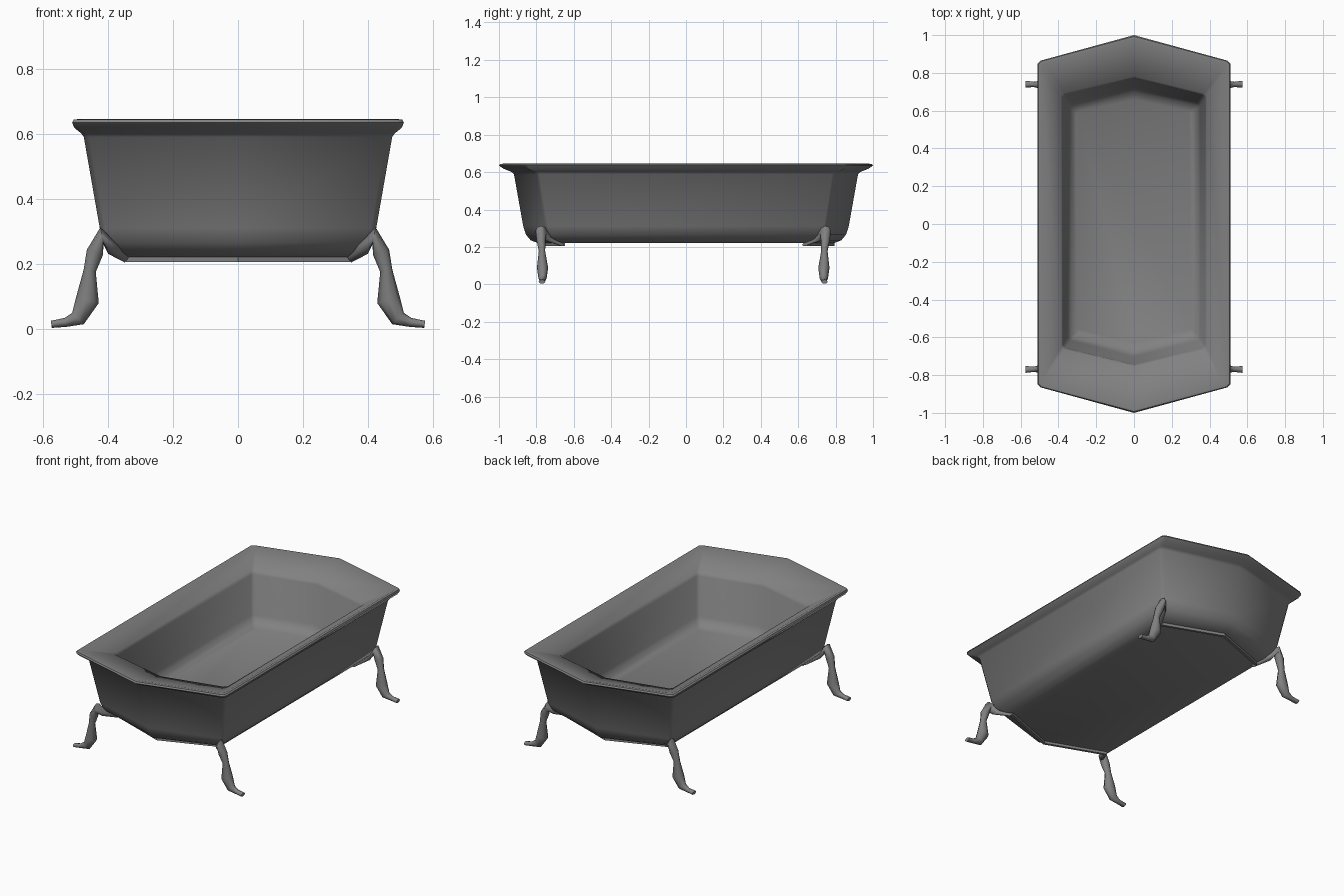
import bpy, bmesh, math
from mathutils import Vector

if "Cube" in bpy.data.objects:
    bpy.data.objects.remove(bpy.data.objects["Cube"], do_unlink=True)

grey = bpy.data.materials.new("grey_enamel")
grey.use_nodes = True
colour = (0.22, 0.22, 0.22, 1)
grey.diffuse_color = colour
grey.node_tree.nodes["Principled BSDF"].inputs["Base Color"].default_value = colour


def loft(name, rings, angle):
    """Skin a list of closed rings and cap both ends."""
    bm = bmesh.new()
    loops = [[bm.verts.new(p) for p in ring] for ring in rings]
    for a, b in zip(loops, loops[1:]):
        n = len(a)
        for i in range(n):
            j = (i + 1) % n
            bm.faces.new((a[i], a[j], b[j], b[i]))
    bm.faces.new(loops[0])
    bm.faces.new(loops[-1])
    bmesh.ops.recalc_face_normals(bm, faces=bm.faces)
    mesh = bpy.data.meshes.new(name)
    bm.to_mesh(mesh)
    bm.free()
    mesh.materials.append(grey)
    obj = bpy.data.objects.new(name, mesh)
    bpy.context.collection.objects.link(obj)
    bpy.ops.object.select_all(action='DESELECT')
    obj.select_set(True)
    bpy.context.view_layer.objects.active = obj
    bpy.ops.object.shade_smooth_by_angle(angle=math.radians(angle))
    return obj


def tub_ring(x, corner, tip, z, shift=0.0):
    """Long six-sided outline with slightly trimmed corners."""
    quarter = [(x, corner - 0.012), (x - 0.016, corner + 0.005)]
    pts = quarter + [(0, tip)] + [(-px, py) for px, py in reversed(quarter)]
    pts += [(-px, -py) for px, py in pts]
    return [(px, py + shift, z) for px, py in pts]


# Tub: outside from the base up, over the rim, then down inside to the floor
outside = [
    (0.345, 0.66, 0.79, 0.22),
    (0.375, 0.70, 0.83, 0.235),
    (0.405, 0.735, 0.855, 0.265),
    (0.425, 0.75, 0.87, 0.31),
    (0.474, 0.795, 0.92, 0.59),
    (0.483, 0.81, 0.935, 0.602),
    (0.503, 0.845, 0.975, 0.618),
    (0.51, 0.86, 1.0, 0.634),
    (0.505, 0.857, 0.993, 0.643),
    (0.492, 0.845, 0.98, 0.645),
]
inside = [
    (0.385, 0.675, 0.768, 0.585),
    (0.378, 0.665, 0.758, 0.565),
    (0.35, 0.625, 0.715, 0.34),
    (0.335, 0.61, 0.69, 0.305),
    (0.305, 0.58, 0.645, 0.285),
]
loft("tub", [tub_ring(*r) for r in outside] + [tub_ring(*r, 0.013) for r in inside], 50)

# Legs: tapering sweep from the bracket under the tub to the splayed foot
# x, distance along y, z, half thickness, half width
leg_path = [
    (0.342, 0.65, 0.212, 0.010, 0.014),
    (0.385, 0.725, 0.245, 0.020, 0.022),
    (0.418, 0.76, 0.286, 0.027, 0.030),
    (0.440, 0.76, 0.235, 0.026, 0.024),
    (0.456, 0.755, 0.178, 0.019, 0.017),
    (0.463, 0.752, 0.088, 0.036, 0.030),
    (0.492, 0.752, 0.032, 0.025, 0.022),
    (0.530, 0.754, 0.020, 0.014, 0.014),
    (0.574, 0.755, 0.014, 0.011, 0.018),
]


def leg_rings(sx, sy):
    rings = []
    last = len(leg_path) - 1
    for i, (x, y, z, thick, wide) in enumerate(leg_path):
        a, b = leg_path[max(i - 1, 0)], leg_path[min(i + 1, last)]
        along = Vector((b[0] - a[0], 0, b[2] - a[2])).normalized()
        across = Vector((-along.z, 0, along.x))
        ring = []
        for k in range(8):
            t = math.tau * k / 8
            p = Vector((x, y, z)) + across * thick * math.cos(t)
            p.y += wide * math.sin(t)
            ring.append((sx * p.x, sy * p.y - 0.015, max(p.z, 0)))
        rings.append(ring)
    return rings


for sx, side in ((1, "left"), (-1, "right")):
    for sy, end in ((-1, "front"), (1, "back")):
        loft(f"{end}_{side}_leg", leg_rings(sx, sy), 60)

# Support strips joining each pair of legs under the ends of the tub
for sy, end in ((-1, "front"), (1, "back")):
    rings = []
    for x, y in ((-0.345, 0.655), (0, 0.785), (0.345, 0.655)):
        rings.append([(x, sy * (y + dy), 0.213 + dz)
                      for dy, dz in ((-0.008, -0.008), (0.008, -0.008), (0.008, 0.01), (-0.008, 0.01))])
    loft(f"{end}_support_strip", rings, 30)
